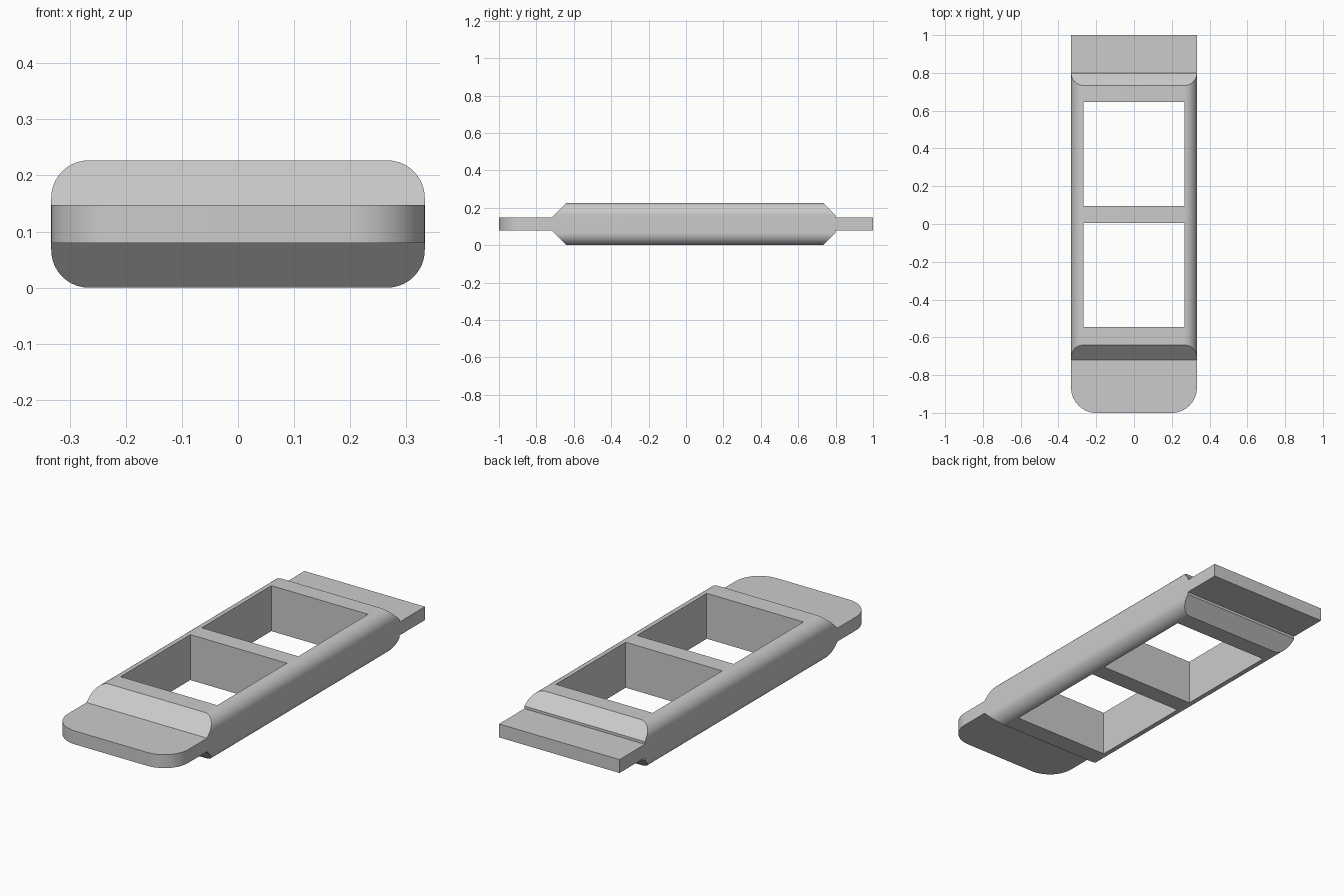
import bpy, bmesh
from math import pi, sin, cos, radians
from mathutils import Vector

if "Cube" in bpy.data.objects:
    bpy.data.objects.remove(bpy.data.objects["Cube"], do_unlink=True)

W, H = 0.333, 0.227            # half width, body height
TAB_Z0, TAB_Z1 = 0.08, 0.147   # tab thickness range
FRONT, BACK = -0.72, 0.80      # body ends

grey = bpy.data.materials.new("plain grey")
grey.use_nodes = True
grey.diffuse_color = (0.6, 0.6, 0.6, 1)
grey.node_tree.nodes["Principled BSDF"].inputs["Base Color"].default_value = (0.6, 0.6, 0.6, 1)


def corner(cx, cy, r, start, steps=16):
    """Quarter arc running counter-clockwise from the start angle."""
    angles = [start + pi / 2 * i / steps for i in range(steps + 1)]
    return [(cx + r * cos(a), cy + r * sin(a)) for a in angles]


def prism(name, points, direction):
    """Extrude a closed loop of 3D points along a direction."""
    bm = bmesh.new()
    face = bm.faces.new([bm.verts.new(p) for p in points])
    top = bmesh.ops.extrude_face_region(bm, geom=[face])["geom"]
    moved = [v for v in top if isinstance(v, bmesh.types.BMVert)]
    bmesh.ops.translate(bm, verts=moved, vec=direction)
    return finish(name, bm)


def finish(name, bm, obj=None):
    bmesh.ops.recalc_face_normals(bm, faces=bm.faces)
    if obj is None:
        obj = bpy.data.objects.new(name, bpy.data.meshes.new(name))
        bpy.context.collection.objects.link(obj)
        obj.data.materials.append(grey)
    bm.to_mesh(obj.data)
    bm.free()
    return obj


def activate(obj):
    bpy.ops.object.select_all(action="DESELECT")
    obj.select_set(True)
    bpy.context.view_layer.objects.active = obj


# Body: rounded bar along y
R = 0.067
cx = W - R
section = (corner(cx, H - R, R, 0) + corner(-cx, H - R, R, pi / 2)
           + corner(-cx, R, R, pi) + corner(cx, R, R, 1.5 * pi))
body = prism("body", [(x, FRONT, z) for x, z in section], (0, BACK - FRONT, 0))

# Sloped ends, cut above and below
bm = bmesh.new()
bm.from_mesh(body.data)
for y, side, rise in ((FRONT, -1, 0.08), (BACK, 1, R)):
    for z, up in ((H - rise, 1), (rise, -1)):
        cut = bmesh.ops.bisect_plane(
            bm, geom=bm.verts[:] + bm.edges[:] + bm.faces[:], dist=1e-5,
            plane_co=(0, y, z), plane_no=Vector((0, side, up)), clear_outer=True)
        rim = [e for e in bm.edges if e.is_boundary]
        bmesh.ops.contextual_create(bm, geom=rim)
finish("body", bm, body)

# Two square windows through the body
for y0, y1 in ((-0.545, 0.005), (0.095, 0.645)):
    loop = [(-0.267, y0, -0.1), (0.267, y0, -0.1), (0.267, y1, -0.1), (-0.267, y1, -0.1)]
    cutter = prism("window_cutter", loop, (0, 0, 0.5))
    cutter.hide_render = True
    mod = body.modifiers.new("window", "BOOLEAN")
    mod.operation, mod.solver, mod.object = "DIFFERENCE", "EXACT", cutter
    activate(body)
    bpy.ops.object.modifier_apply(modifier=mod.name)
    bpy.data.objects.remove(cutter, do_unlink=True)

# Front tab with rounded corners, back tab square
T = 0.133
outline = ([(W, FRONT), (-W, FRONT)] + corner(-W + T, -1 + T, T, pi)
           + corner(W - T, -1 + T, T, 1.5 * pi))
lift = (0, 0, TAB_Z1 - TAB_Z0)
front_tab = prism("front_tab", [(x, y, TAB_Z0) for x, y in outline], lift)
back_tab = prism("back_tab", [(x, y, TAB_Z0) for x, y in
                              ((-W, BACK), (W, BACK), (W, 1), (-W, 1))], lift)

for part in (body, front_tab, back_tab):
    activate(part)
    bpy.ops.object.shade_smooth_by_angle(angle=radians(25))
